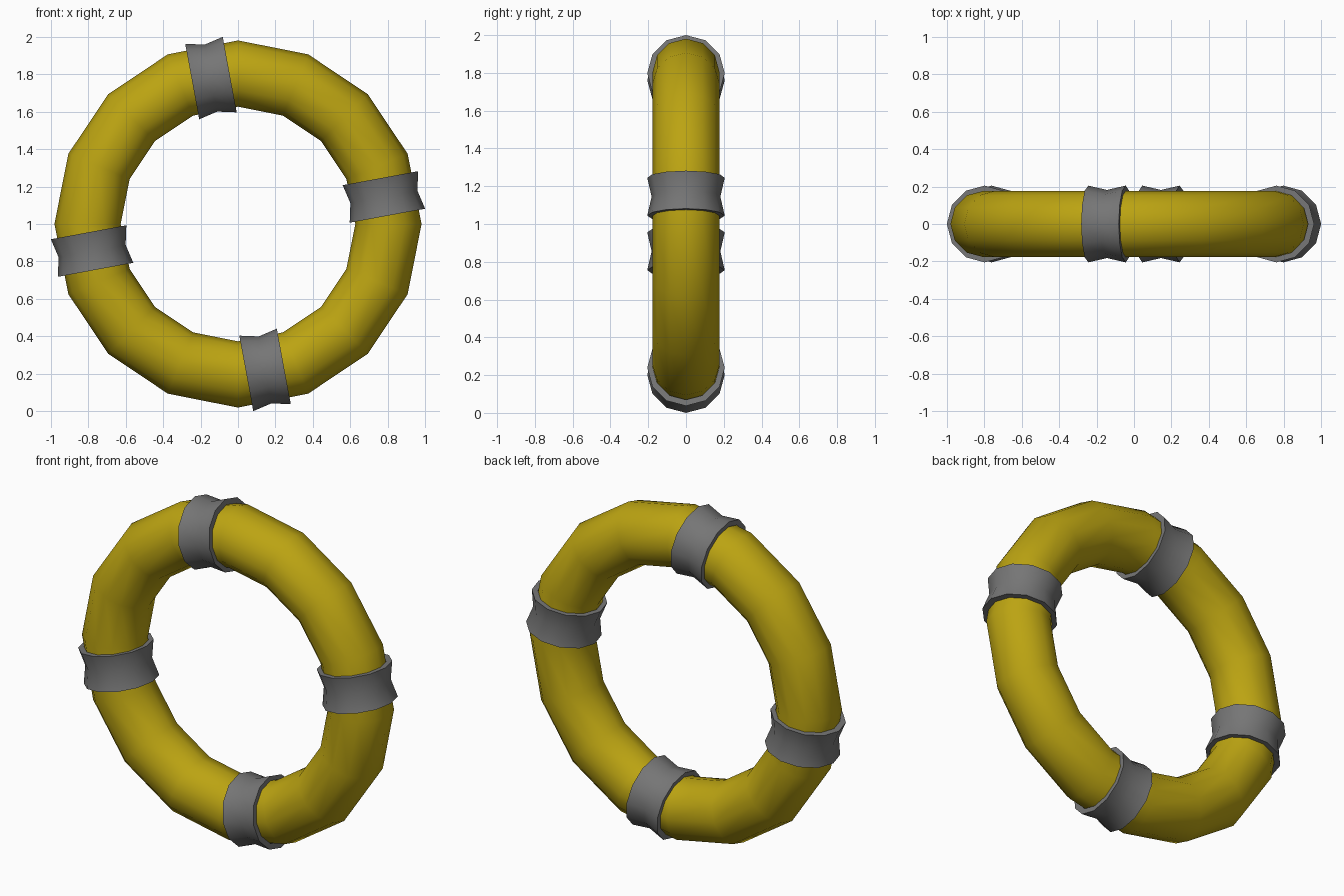
import bpy, bmesh, math
from mathutils import Matrix, Vector

cube = bpy.data.objects.get("Cube")
if cube:
    bpy.data.objects.remove(cube, do_unlink=True)

SIDES = 12
CENTRE = Vector((0, 0, 1))
TILT = math.radians(10.5)


def material(name, rgb):
    mat = bpy.data.materials.new(name)
    mat.use_nodes = True
    mat.diffuse_color = (*rgb, 1)
    mat.node_tree.nodes["Principled BSDF"].inputs["Base Color"].default_value = (*rgb, 1)
    return mat


def smooth(obj, degrees):
    bpy.ops.object.select_all(action='DESELECT')
    obj.select_set(True)
    bpy.context.view_layer.objects.active = obj
    bpy.ops.object.shade_smooth_by_angle(angle=math.radians(degrees))


def add_band(name, angle, mat):
    """Flared collar lathed around local z, then laid along the ring's tangent."""
    profile = [(0.172, -0.102), (0.205, -0.102), (0.182, 0), (0.205, 0.102), (0.172, 0.102)]
    bm = bmesh.new()
    loops = []
    for r, h in profile:
        loops.append([bm.verts.new((r * math.cos(a), r * math.sin(a), h))
                      for a in (math.tau * i / SIDES for i in range(SIDES))])
    for k, low in enumerate(loops):
        high = loops[(k + 1) % len(loops)]
        for i in range(SIDES):
            j = (i + 1) % SIDES
            bm.faces.new((low[i], low[j], high[j], high[i]))
    bmesh.ops.recalc_face_normals(bm, faces=bm.faces)
    mesh = bpy.data.meshes.new(name)
    bm.to_mesh(mesh)
    bm.free()
    mesh.materials.append(mat)
    obj = bpy.data.objects.new(name, mesh)
    bpy.context.collection.objects.link(obj)
    # the unrotated collar sits at +x with its axis along z
    obj.matrix_world = (Matrix.Translation(CENTRE) @ Matrix.Rotation(angle, 4, 'Y')
                        @ Matrix.Translation((0.793, 0, 0)))
    smooth(obj, 40)


yellow = material("yellow", (0.50, 0.37, 0.006))
grey = material("grey", (0.18, 0.18, 0.18))

# Ring body
bpy.ops.mesh.primitive_torus_add(major_segments=16, minor_segments=SIDES,
                                 major_radius=0.804, minor_radius=0.177,
                                 location=CENTRE, rotation=(math.pi / 2, 0, 0))
ring = bpy.context.object
ring.name = "ring_body"
ring.data.materials.append(yellow)
smooth(ring, 40)

# Four collars, a quarter turn apart
for i, side in enumerate(("left", "bottom", "right", "top")):
    add_band(side + "_band", i * math.pi / 2 - TILT, grey)
